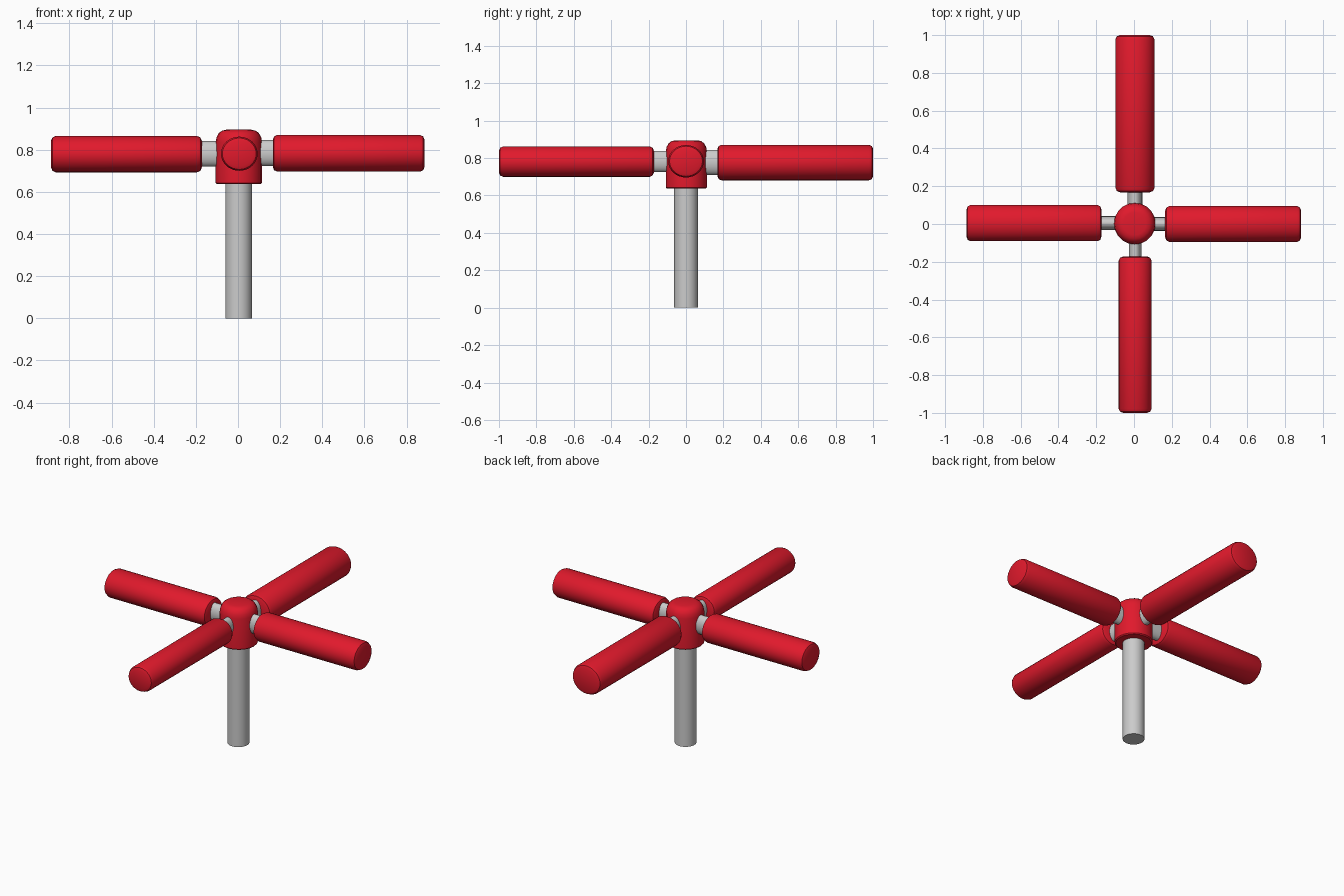
import bpy, bmesh
from math import radians, pi, sin, cos
from mathutils import Matrix

if "Cube" in bpy.data.objects:
    bpy.data.objects.remove(bpy.data.objects["Cube"])

red = bpy.data.materials.new("red_paint")
red.diffuse_color = (0.75, 0.01, 0.025, 1)
red.use_nodes = True
red.node_tree.nodes["Principled BSDF"].inputs["Base Color"].default_value = red.diffuse_color


def lathe(name, profile, sides, matrix, material=None):
    """Capped surface of revolution around local z from (radius, height) pairs."""
    bm = bmesh.new()
    rings = []
    for r, h in profile:
        rings.append([bm.verts.new((r * cos(2 * pi * i / sides),
                                    r * sin(2 * pi * i / sides), h))
                      for i in range(sides)])
    for a, b in zip(rings, rings[1:]):
        for i in range(sides):
            j = (i + 1) % sides
            bm.faces.new((a[i], a[j], b[j], b[i]))
    bm.faces.new(rings[0][::-1])
    bm.faces.new(rings[-1])
    bm.transform(matrix)
    bmesh.ops.recalc_face_normals(bm, faces=bm.faces)
    mesh = bpy.data.meshes.new(name)
    bm.to_mesh(mesh)
    bm.free()
    obj = bpy.data.objects.new(name, mesh)
    bpy.context.collection.objects.link(obj)
    if material:
        mesh.materials.append(material)
    bpy.ops.object.select_all(action='DESELECT')
    obj.select_set(True)
    bpy.context.view_layer.objects.active = obj
    bpy.ops.object.shade_smooth_by_angle(angle=radians(40))
    return obj


def rod(name, angle, start, end, width, height, side, z, bevel, material=None):
    """Oval horizontal rod pointing out from the post at the given angle."""
    b, t = bevel, bevel / min(width, height) * 2
    unit = [(1, start), (1, end)]
    if b:
        unit = [(1 - t, start), (1 - t * 0.3, start + b * 0.3), (1, start + b),
                (1, end - b), (1 - t * 0.3, end - b * 0.3), (1 - t, end)]
    # local z becomes outward x, local x becomes world z
    axes = Matrix(((0, 0, 1, 0), (0, 1, 0, 0), (1, 0, 0, 0), (0, 0, 0, 1)))
    m = (Matrix.Rotation(radians(angle), 4, 'Z')
         @ Matrix.Translation((0, side, z)) @ axes
         @ Matrix.Diagonal((height / 2, width / 2, 1, 1)))
    return lathe(name, unit, 32, m, material)


# upright post
lathe("post", [(0.063, 0), (0.063, 0.68)], 32, Matrix.Translation((0.003, 0, 0)))

# domed hub
lathe("hub", [(0.104, 0.637), (0.11, 0.643), (0.11, 0.835), (0.106, 0.859),
              (0.095, 0.879), (0.08, 0.890), (0.06, 0.895)], 20,
      Matrix.Translation((0.004, 0.002, 0)), red)

# four arms: name, angle, start, end, width, height, sideways offset, z
arms = [
    ("right", 0, 0.165, 0.885, 0.190, 0.174, 0.000, 0.783),
    ("back", 90, 0.168, 1.000, 0.206, 0.190, -0.005, 0.776),
    ("left", 180, 0.172, 0.887, 0.192, 0.172, -0.005, 0.779),
    ("front", 270, 0.172, 1.000, 0.174, 0.162, 0.006, 0.781),
]
for name, angle, start, end, w, h, side, z in arms:
    rod(name + "_arm", angle, start, end, w, h, side, z, 0.022, red)
    rod(name + "_connector", angle, 0.07, start + 0.03,
        w * 0.38, h * 0.7, side, z + 0.001, 0)
